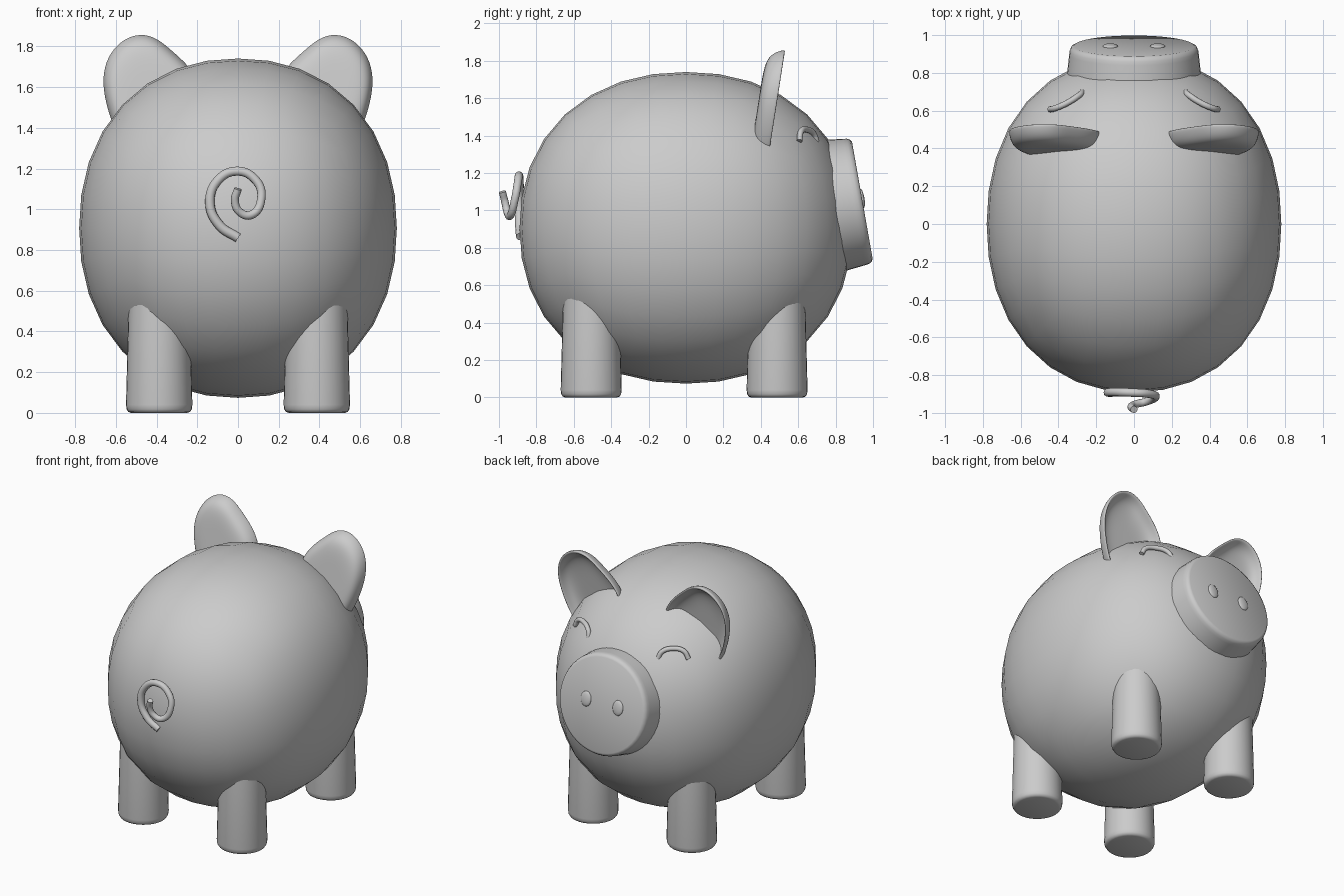
import bpy, bmesh, math
from mathutils import Matrix, Vector

if "Cube" in bpy.data.objects:
    bpy.data.objects.remove(bpy.data.objects["Cube"])


def finish(name, bm, matrix=None, angle=40):
    if matrix:
        bm.transform(matrix)
    bmesh.ops.recalc_face_normals(bm, faces=bm.faces)
    me = bpy.data.meshes.new(name)
    bm.to_mesh(me)
    bm.free()
    ob = bpy.data.objects.new(name, me)
    bpy.context.collection.objects.link(ob)
    bpy.ops.object.select_all(action='DESELECT')
    ob.select_set(True)
    bpy.context.view_layer.objects.active = ob
    bpy.ops.object.shade_smooth_by_angle(angle=math.radians(angle))
    return ob


def loft(rings, cap=True):
    """Skin a list of equal-length point rings and cap both ends."""
    bm = bmesh.new()
    vs = [[bm.verts.new(p) for p in ring] for ring in rings]
    n = len(vs[0])
    for a, b in zip(vs, vs[1:]):
        for i in range(n):
            j = (i + 1) % n
            bm.faces.new((a[i], a[j], b[j], b[i]))
    bm.faces.new(vs[0])
    bm.faces.new(vs[-1])
    return bm


def lathe(profile, n=40):
    return loft([[(r * math.cos(2 * math.pi * i / n), r * math.sin(2 * math.pi * i / n), h)
                  for i in range(n)] for r, h in profile])


def tube(name, pts, radius, end_scale=1.0):
    cu = bpy.data.curves.new(name, 'CURVE')
    cu.dimensions = '3D'
    cu.bevel_depth = radius
    cu.bevel_resolution = 4
    cu.use_fill_caps = True
    sp = cu.splines.new('BEZIER')
    sp.resolution_u = 8
    sp.bezier_points.add(len(pts) - 1)
    for i, (b, p) in enumerate(zip(sp.bezier_points, pts)):
        b.co = p
        b.handle_left_type = b.handle_right_type = 'AUTO'
        b.radius = 1 + (end_scale - 1) * i / (len(pts) - 1)
    ob = bpy.data.objects.new(name, cu)
    bpy.context.collection.objects.link(ob)
    return ob


# Body: a cube grid rounded into a slightly full ellipsoid
bm = bmesh.new()
bmesh.ops.create_cube(bm, size=2)
bmesh.ops.subdivide_edges(bm, edges=bm.edges[:], cuts=7, use_grid_fill=True)
P = 2.18
for v in bm.verts:
    d = Vector([math.tan(c * math.pi / 4) for c in v.co])
    d /= sum(abs(c) ** P for c in d) ** (1 / P)
    v.co = (0.78 * d.x, 0.89 * d.y, 0.907 + 0.833 * d.z)
finish("body", bm, angle=60)

# Snout: tilted disc with a rounded front rim
tilt = Matrix.Rotation(math.radians(-80), 4, 'X')
bm = lathe([(0.36, -0.2), (0.343, -0.045), (0.34, -0.025), (0.332, -0.008), (0.317, 0)], 48)
finish("snout", bm, Matrix.Translation((0, 0.943, 1.053)) @ tilt)

for side, s in (("left", -1), ("right", 1)):
    # Nostrils: flat raised buttons
    bm = bmesh.new()
    bmesh.ops.create_uvsphere(bm, u_segments=20, v_segments=10, radius=1)
    finish(side + "_nostril", bm, Matrix.Translation((s * 0.125, 0.941, 1.065)) @ tilt
           @ Matrix.Diagonal((0.04, 0.052, 0.013, 1)), 80)

    # Legs: tapered posts with rounded feet
    for end, y in (("back", -0.507), ("front", 0.487)):
        bm = lathe([(0.138, 0), (0.152, 0.005), (0.16, 0.018), (0.163, 0.04), (0.149, 0.58)], 32)
        finish(f"{end}_{side}_leg", bm, Matrix.Translation((s * 0.387, y, 0)))

    # Eyes: smiling arcs
    tube(side + "_eye", [(s * x, y, z) for x, y, z in (
        (0.27, 0.7, 1.363), (0.29, 0.682, 1.41), (0.35, 0.643, 1.433),
        (0.415, 0.614, 1.42), (0.445, 0.607, 1.372))], 0.016)

    # Ears: hollow cups open to the face, base buried in the body
    outline = [(0.56, 1.29), (0.615, 1.41), (0.65, 1.52), (0.667, 1.63), (0.65, 1.73),
               (0.6, 1.805), (0.535, 1.85), (0.465, 1.862), (0.395, 1.84), (0.325, 1.78),
               (0.24, 1.705), (0.175, 1.61), (0.17, 1.52), (0.22, 1.4), (0.33, 1.27), (0.46, 1.21)]
    section = [(0.3, -0.1), (0.65, -0.1), (0.86, -0.088), (0.96, -0.055), (1, -0.015),
               (0.995, 0), (0.94, 0), (0.91, -0.02), (0.82, -0.055), (0.6, -0.07), (0.3, -0.072)]
    cx, cz = 0.43, 1.54
    rings = []
    for k, d in section:
        rings.append([(s * (cx + k * (x - cx)),
                       0.445 + 0.156 * (cz + k * (z - cz) - 1.31) + d,
                       cz + k * (z - cz)) for x, z in outline])
    ear = finish(side + "_ear", loft(rings), angle=180)
    ear.modifiers.new("smooth", 'SUBSURF').levels = 2
    ear.modifiers["smooth"].render_levels = 2

# Curly tail
tube("tail", [(0, -0.885, 0.86), (-0.09, -0.89, 0.92), (-0.138, -0.892, 1.03), (-0.1, -0.89, 1.14),
              (-0.005, -0.893, 1.187), (0.085, -0.9, 1.145), (0.115, -0.915, 1.06),
              (0.065, -0.94, 0.972), (0.005, -0.955, 0.99), (-0.015, -0.968, 1.045),
              (0, -0.982, 1.1)], 0.024, 0.8)
